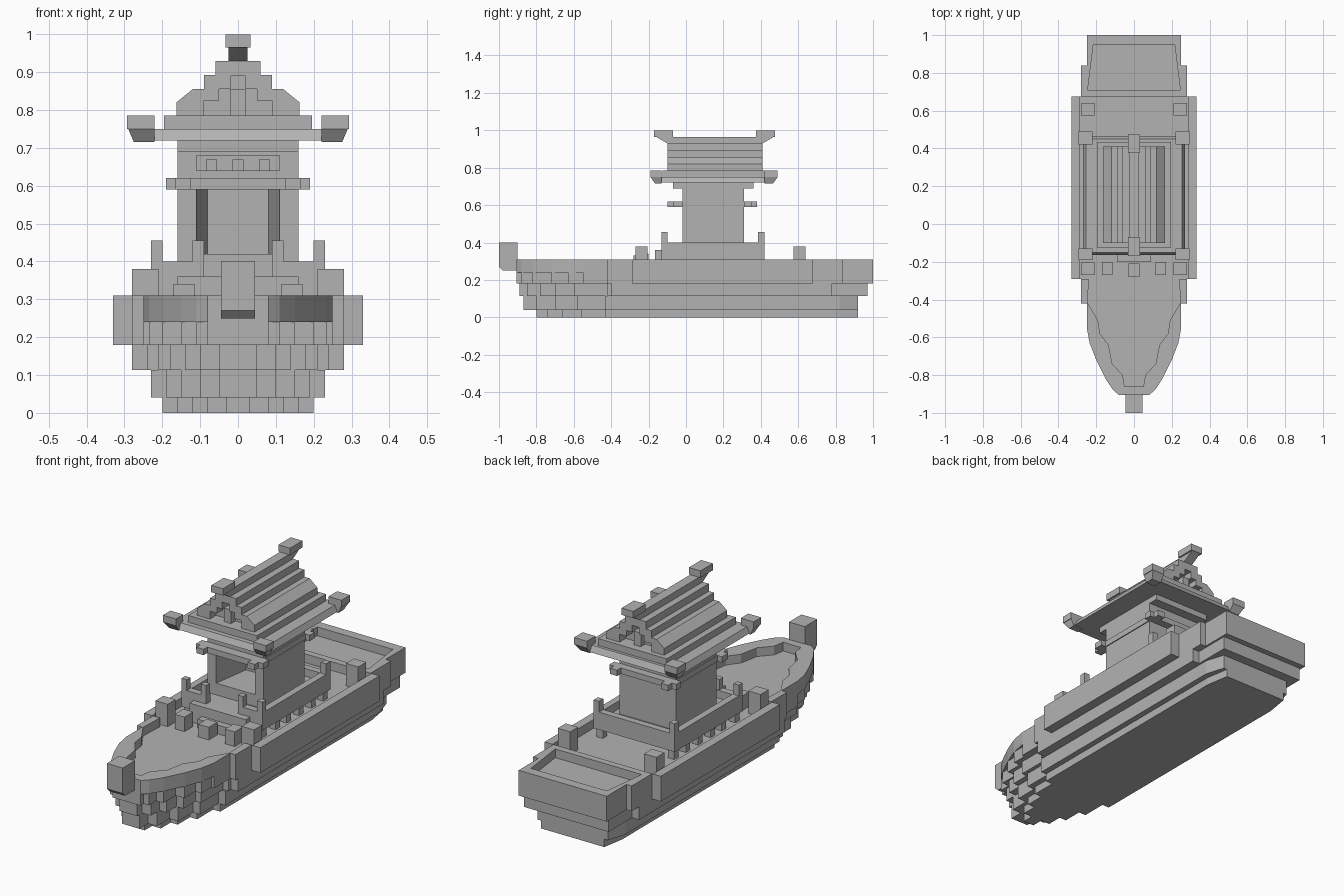
import bpy, bmesh
from mathutils import Vector

if "Cube" in bpy.data.objects:
    bpy.data.objects.remove(bpy.data.objects["Cube"])

grey = bpy.data.materials.new("stone_grey")
grey.diffuse_color = (0.45, 0.45, 0.45, 1)
grey.use_nodes = True
grey.node_tree.nodes["Principled BSDF"].inputs["Base Color"].default_value = grey.diffuse_color


def finish(bm, name):
    bmesh.ops.recalc_face_normals(bm, faces=bm.faces[:])
    me = bpy.data.meshes.new(name)
    bm.to_mesh(me)
    bm.free()
    me.materials.append(grey)
    ob = bpy.data.objects.new(name, me)
    bpy.context.collection.objects.link(ob)
    return ob


def prism(name, pts, a, b, axis="z", scale_a=1.0):
    """Extrude a 2D outline from a to b along z, or along y for (x, z) outlines."""
    bm = bmesh.new()
    place = (lambda u, v, w: (u, v, w)) if axis == "z" else (lambda u, v, w: (u, w, v))
    lo = [bm.verts.new(place(u * scale_a, v, a)) for u, v in pts]
    hi = [bm.verts.new(place(u, v, b)) for u, v in pts]
    n = len(pts)
    bm.faces.new(lo)
    bm.faces.new(hi)
    for i in range(n):
        j = (i + 1) % n
        bm.faces.new((lo[i], lo[j], hi[j], hi[i]))
    return finish(bm, name)


def boxes(name, specs, mirror=False):
    """Boxes given as (x0, x1, y0, y1, z0, z1), optionally mirrored in x."""
    bm = bmesh.new()
    if mirror:
        specs = list(specs) + [(-b, -a, *r) for a, b, *r in specs]
    for x0, x1, y0, y1, z0, z1 in specs:
        vs = bmesh.ops.create_cube(bm, size=1)["verts"]
        for v in vs:
            v.co = Vector((x1 if v.co.x > 0 else x0, y1 if v.co.y > 0 else y0,
                           z1 if v.co.z > 0 else z0))
    return finish(bm, name)


def frustum(name, lo, hi, z0, z1):
    """Tapered block between two rectangles (x0, x1, y0, y1)."""
    bm = bmesh.new()
    rings = []
    for (x0, x1, y0, y1), z in ((lo, z0), (hi, z1)):
        rings.append([bm.verts.new(p) for p in
                      ((x0, y0, z), (x1, y0, z), (x1, y1, z), (x0, y1, z))])
    bm.faces.new(rings[0])
    bm.faces.new(rings[1])
    for i in range(4):
        j = (i + 1) % 4
        bm.faces.new((rings[0][i], rings[0][j], rings[1][j], rings[1][i]))
    return finish(bm, name)


def full(half):
    return half + [(-x, y) for x, y in reversed(half) if x > 0]


def stepped(half):
    """Turn the slanted bow edges into square steps."""
    out = [half[0]]
    for p, q in zip(half, half[1:]):
        if abs(p[0] - q[0]) > 1e-4 and abs(p[1] - q[1]) > 1e-4:
            out.append((p[0], q[1]))
        out.append(q)
    return out


# hull, from the keel up
keel = [(.03, -.8), (.08, -.74), (.12, -.66), (.16, -.56), (.2, -.43), (.2, .8), (.18, .92)]
bilge = [(.05, -.87), (.1, -.8), (.15, -.7), (.19, -.58), (.23, -.43), (.23, .82), (.2, .92)]
strake = [(.05, -.89), (.1, -.85), (.14, -.78), (.18, -.7), (.21, -.6), (.24, -.42),
          (.28, -.4), (.28, .78), (.24, .78), (.24, .97)]
prism("keel", full(stepped(keel[:5]) + keel[5:]), 0, .04)
prism("bilge", full(stepped(bilge[:5]) + bilge[5:]), .04, .113)
prism("lower_strake", full(stepped(strake[:7]) + strake[7:]), .113, .18)

bow = [(.08, -.905), (.11, -.88), (.15, -.82), (.2, -.72), (.235, -.63), (.25, -.55), (.25, -.42)]
sides = [(.28, -.42), (.28, -.29), (.33, -.29), (.33, .675), (.28, .675), (.28, .84),
         (.25, .84), (.25, 1)]
prism("upper_strake", full(stepped(bow) + sides), .18, .24)
prism("main_deck", full(bow + sides), .24, .265)

# bulwark around the deck edge
inner = [(0, .95), (.215, .95), (.245, .71), (.245, .675), (.285, .675), (.285, -.29),
         (.24, -.29), (.245, -.42), (.19, -.51), (.18, -.58), (.135, -.64), (.115, -.74),
         (.06, -.8), (.05, -.86), (0, -.86)]
rim = [(0, -.905)] + bow + sides + [(0, 1)] + inner
prism("bulwark_right", rim, .265, .31)
prism("bulwark_left", [(-x, y) for x, y in rim], .265, .31)
boxes("stern_crossbeam", [(-.245, .245, .675, .71, .265, .31)])
frustum("bow_post", (-.045, .045, -.98, -.9), (-.045, .045, -1, -.9), .25, .27)
boxes("bow_post_top", [(-.045, .045, -1, -.9, .27, .4)])

# deck fittings
boxes("deck_posts", [(.21, .28, -.27, -.205, .265, .38), (.21, .28, .575, .64, .265, .38)], True)
boxes("deck_blocks", [(.115, .17, -.27, -.2, .265, .34)], True)
boxes("centre_deck_block", [(-.03, .03, -.28, -.21, .265, .33)])

# raised platform with stilts, rail, corner posts and steps
boxes("platform_floor", [(-.23, .23, -.13, .42, .31, .36)])
boxes("platform_rail", [(.195, .23, -.13, .42, .36, .4), (.09, .195, -.13, -.095, .36, .4),
                        (0, .195, .385, .42, .36, .4)], True)
boxes("rail_posts", [(.2, .23, -.13, -.1, .4, .455), (.2, .23, .385, .42, .4, .455),
                     (.09, .12, -.13, -.1, .4, .455)], True)
boxes("platform_stilts", [(.185, .22, y, y + .035, .265, .31)
                          for y in (-.12, -.01, .08, .18, .28, .375)], True)
boxes("platform_steps", [(-.16, .16, -.165, -.13, .265, .36), (-.09, .09, -.2, -.165, .265, .31)])

# tower: thick side walls, closed back, open front alcove
prism("tower_walls", [(-.16, -.02), (-.11, -.02), (-.08, .18), (.08, .18), (.11, -.02),
                      (.16, -.02), (.16, .31), (-.16, .31)], .36, .59)
boxes("alcove_floor", [(-.11, .11, -.02, .18, .36, .42)])
boxes("tower_lintel", [(-.16, .16, -.02, .31, .59, .64)])
boxes("tower_window_band", [(-.16, .16, .03, .31, .64, .68), (-.16, -.11, -.02, .03, .64, .68),
                            (.11, .16, -.02, .03, .64, .68)])
boxes("window_bars", [(x - .014, x + .014, -.01, .03, .64, .67) for x in (-.07, 0, .07)])
boxes("tower_head", [(-.16, .16, -.02, .31, .68, .725), (-.16, .16, -.07, .36, .69, .725)])
boxes("tie_beams", [(.125, .165, -.1, .38, .59, .62), (0, .19, -.07, -.02, .59, .62),
                    (0, .19, .31, .35, .59, .62)], True)

# roof eaves with upturned corners
frustum("eaves", (-.27, .27, -.165, .465), (-.255, .255, -.15, .45), .72, .75)
boxes("roof_base", [(-.195, .195, -.125, .435, .75, .785)])
for side, s in (("right", 1), ("left", -1)):
    for end, y0, y1, t0, t1 in (("front", -.165, -.13, -.19, -.13), ("back", .42, .465, .42, .49)):
        frustum(f"eave_corner_{end}_{side}", (s * .22, s * .275, y0, y1),
                (s * .22, s * .29, t0, t1), .715, .75)
        xs = sorted((s * .22, s * .293))
        boxes(f"eave_tip_{end}_{side}", [(*xs, t0, t1, .75, .785)])

# stepped gable roof, hollowed at each end
outer = [(.163, .785), (.163, .82), (.12, .855), (.09, .855), (.09, .892), (.06, .892), (.06, .93)]
hollow = [(.02, .89), (.02, .855), (.05, .855), (.05, .825), (.09, .825), (.09, .785)]
prism("gable_core", full(outer), -.05, .36, "y")
arch = outer + [(-x, z) for x, z in reversed(outer)] \
    + [(-x, z) for x, z in reversed(hollow)] + hollow
prism("gable_front", arch, -.1, -.05, "y")
prism("gable_back", arch, .36, .41, "y")
boxes("gable_ornaments", [(-.02, .02, -.085, -.05, .785, .855), (-.02, .02, .36, .395, .785, .855)])

# ridge with raised ends
frustum("ridge", (-.025, .025, -.1, .41), (-.025, .025, -.16, .47), .93, .965)
boxes("ridge_tips", [(-.033, .033, -.17, -.07, .965, 1), (-.033, .033, .375, .475, .965, 1)])
